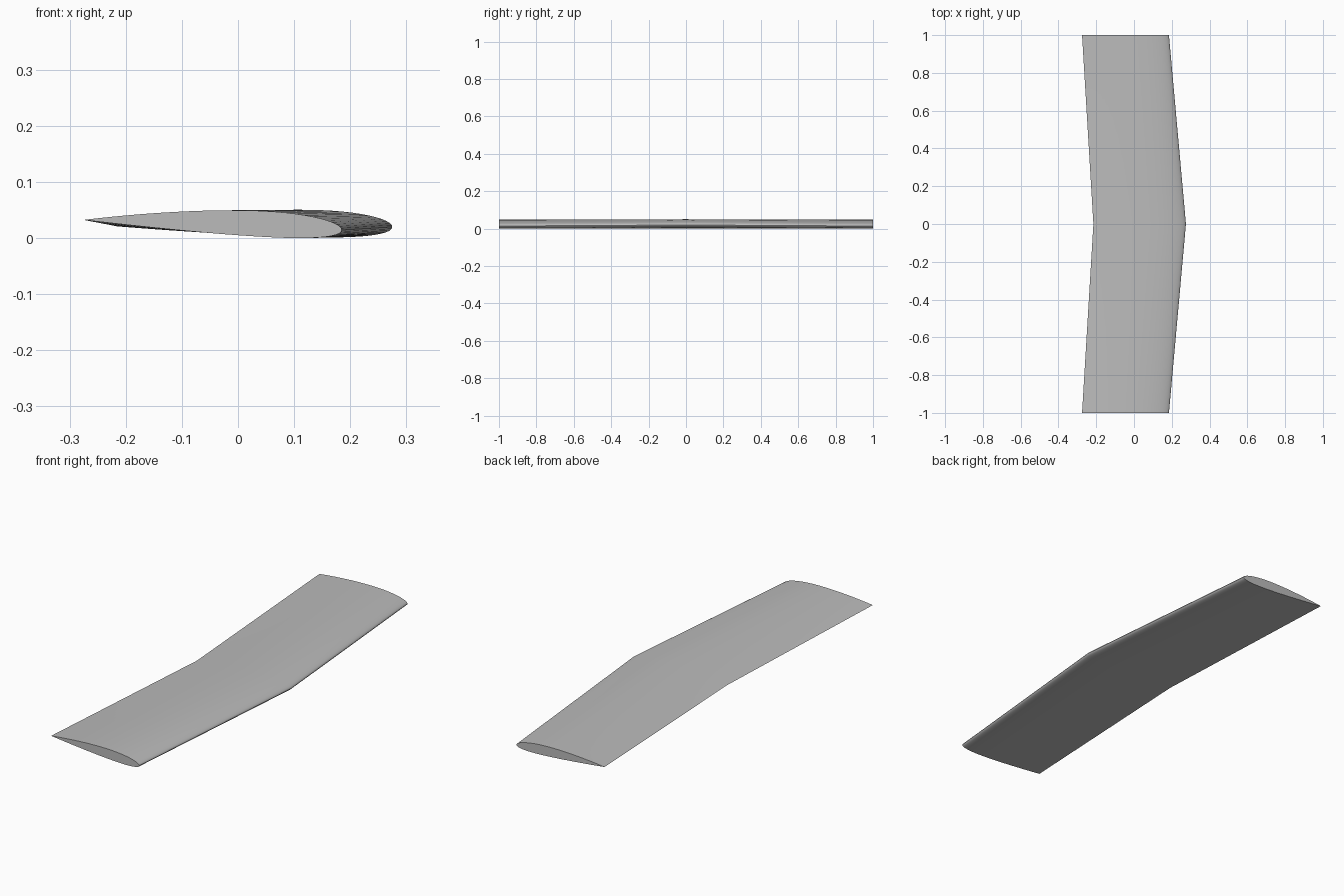
import bpy
import bmesh
import math

cube = bpy.data.objects.get("Cube")
if cube:
    bpy.data.objects.remove(cube, do_unlink=True)

STEPS = 32          # chordwise divisions per side
THICKNESS = 0.10    # fraction of chord
CAMBER = 0.0125
CAMBER_AT = 0.4


def foil_point(t, side):
    """Cambered aerofoil point at chord fraction t from the nose."""
    half = 5 * THICKNESS * (0.2969 * math.sqrt(t) - 0.126 * t - 0.3516 * t**2
                            + 0.2843 * t**3 - 0.1036 * t**4)
    p = CAMBER_AT
    q = p if t < p else 1 - p
    mean = CAMBER * (1 - ((t - p) / q) ** 2)
    return t, mean + side * half


def section(bm, y, nose, tail):
    """Ring of vertices from tail over the top, round the nose and back below."""
    chord = math.dist(nose, tail)
    ux, uz = (tail[0] - nose[0]) / chord, (tail[1] - nose[1]) / chord
    ring = []
    for i in range(2 * STEPS):
        angle = math.pi * i / STEPS
        t = (1 + math.cos(angle)) / 2
        a, b = foil_point(t, 1 if i <= STEPS else -1)
        ring.append(bm.verts.new((nose[0] + chord * (a * ux + b * uz), y,
                                  nose[1] + chord * (a * uz - b * ux))))
    return ring


# Swept wing: straight loft from each twisted tip to the centre section
bm = bmesh.new()
tip = ((0.185, 0.014), (-0.275, 0.032))
root = ((0.275, 0.0195), (-0.215, 0.0205))
rings = [section(bm, y, *ends) for y, ends in ((-1, tip), (0, root), (1, tip))]
for a, b in zip(rings, rings[1:]):
    for i in range(len(a)):
        j = (i + 1) % len(a)
        bm.faces.new((a[i], a[j], b[j], b[i]))

# Flat tip caps
bm.faces.new(rings[0])
bm.faces.new(rings[-1])
bmesh.ops.recalc_face_normals(bm, faces=bm.faces)

# Set the lowest point on the ground
low = min(v.co.z for v in bm.verts)
bmesh.ops.translate(bm, verts=bm.verts, vec=(0, 0, -low))

mesh = bpy.data.meshes.new("swept_wing")
bm.to_mesh(mesh)
bm.free()
wing = bpy.data.objects.new("swept_wing", mesh)
bpy.context.collection.objects.link(wing)

# Plain grey skin
grey = bpy.data.materials.new("light grey")
grey.use_nodes = True
colour = (0.5, 0.5, 0.5, 1)
grey.diffuse_color = colour
grey.node_tree.nodes["Principled BSDF"].inputs["Base Color"].default_value = colour
mesh.materials.append(grey)

bpy.ops.object.select_all(action="DESELECT")
wing.select_set(True)
bpy.context.view_layer.objects.active = wing
bpy.ops.object.shade_smooth_by_angle(angle=math.radians(30))
